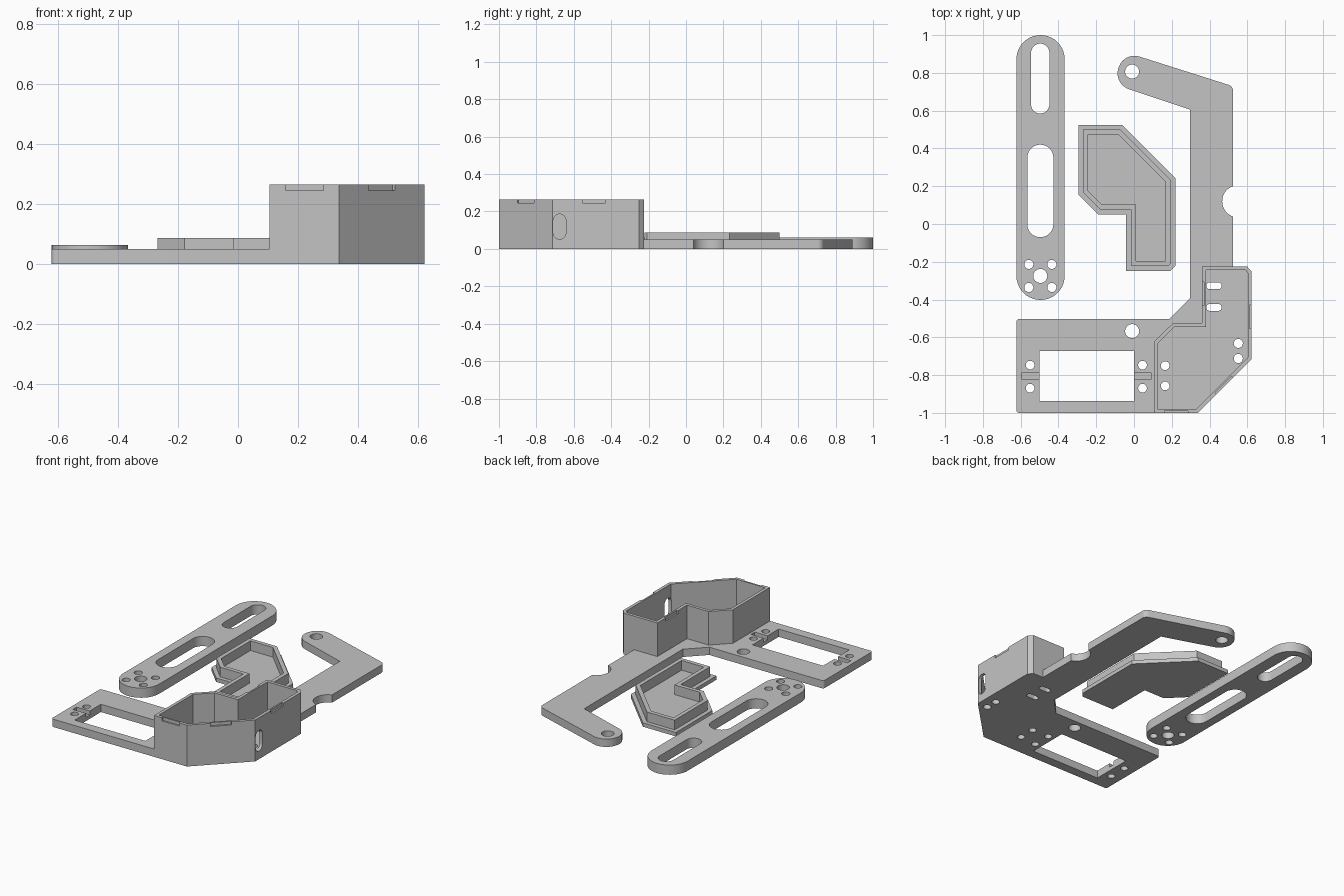
import bpy, bmesh, math
from mathutils import Vector, Matrix

cube = bpy.data.objects.get("Cube")
if cube:
    bpy.data.objects.remove(cube, do_unlink=True)

grey = bpy.data.materials.new("plain grey")
grey.use_nodes = True
grey.diffuse_color = (0.55, 0.55, 0.55, 1)
grey.node_tree.nodes["Principled BSDF"].inputs["Base Color"].default_value = (0.55, 0.55, 0.55, 1)


def fillet(corners, steps=10):
    """Counter-clockwise outline from (x, y) or (x, y, radius) corners."""
    out = []
    pts = [Vector((c[0], c[1])) for c in corners]
    for i, c in enumerate(corners):
        p = pts[i]
        if len(c) < 3:
            out.append(p)
            continue
        a = (pts[i - 1] - p).normalized()
        b = (pts[(i + 1) % len(pts)] - p).normalized()
        half = a.angle(b) / 2
        mid = p + (a + b).normalized() * c[2] / math.sin(half)
        start = p + a * c[2] / math.tan(half) - mid
        end = p + b * c[2] / math.tan(half) - mid
        turn = math.atan2(start.x * end.y - start.y * end.x, start.dot(end))
        for k in range(steps + 1):
            out.append(mid + Matrix.Rotation(turn * k / steps, 2) @ start)
    return out


def inset(pts, width):
    out = []
    for i, p in enumerate(pts):
        d1 = (p - pts[i - 1]).normalized()
        d2 = (pts[(i + 1) % len(pts)] - p).normalized()
        n1, n2 = Vector((-d1.y, d1.x)), Vector((-d2.y, d2.x))
        out.append(p + (n1 + n2) * width / (1 + n1.dot(n2)))
    return out


def rect(x0, x1, y0, y1, r=0):
    cs = [(x0, y0), (x1, y0), (x1, y1), (x0, y1)]
    return fillet([c + (r,) for c in cs] if r else cs)


def pill(x0, x1, y0, y1):
    return rect(x0, x1, y0, y1, min(x1 - x0, y1 - y0) / 2 * 0.998)


def hole(x, y, r):
    return pill(x - r, x + r, y - r, y + r)


def prism(bm, pts, z0, z1, matrix=Matrix()):
    low = [bm.verts.new(matrix @ Vector((p.x, p.y, z0))) for p in pts]
    top = [bm.verts.new(matrix @ Vector((p.x, p.y, z1))) for p in pts]
    bm.faces.new(low[::-1])
    bm.faces.new(top)
    for i in range(len(pts)):
        j = (i + 1) % len(pts)
        bm.faces.new((low[i], low[j], top[j], top[i]))


def make(name, solids):
    bm = bmesh.new()
    for s in solids:
        prism(bm, *s)
    bmesh.ops.recalc_face_normals(bm, faces=bm.faces)
    mesh = bpy.data.meshes.new(name)
    bm.to_mesh(mesh)
    bm.free()
    mesh.materials.append(grey)
    ob = bpy.data.objects.new(name, mesh)
    bpy.context.collection.objects.link(ob)
    return ob


def combine(ob, operation, solids):
    tool = make("cutter", solids)
    tool.hide_render = True
    mod = ob.modifiers.new("bool", 'BOOLEAN')
    mod.operation, mod.solver, mod.object = operation, 'EXACT', tool
    bpy.context.view_layer.objects.active = ob
    bpy.ops.object.modifier_apply(modifier=mod.name)
    bpy.data.objects.remove(tool, do_unlink=True)


def through(outlines):
    return [(o, -0.1, 0.2) for o in outlines]


# Slotted link bar
bar = make("slotted_bar", [(pill(-0.6225, -0.367, -0.402, 1.0), 0, 0.062)])
combine(bar, 'DIFFERENCE', through(
    [pill(-0.545, -0.448, 0.585, 0.955), pill(-0.565, -0.427, -0.07, 0.42), hole(-0.496, -0.275, 0.037)]
    + [hole(-0.496 + sx * 0.061, -0.275 + sy * 0.061, 0.024) for sx in (-1, 1) for sy in (-1, 1)]))

# Base plate with bent arm
plate = make("base_plate", [(fillet([
    (-0.6225, -1, 0.015), (0.338, -1), (0.6225, -0.715), (0.6225, -0.252), (0.598, -0.224),
    (0.525, -0.224), (0.525, 0.729, 0.035), (-0.055, 0.913, 0.088), (-0.109, 0.741, 0.088),
    (0.297, 0.606), (0.297, -0.392), (0.187, -0.503), (-0.6225, -0.503, 0.015)]), 0, 0.05)])

# Walled compartment rising from the plate
wall = fillet([(0.105, -1), (0.338, -1), (0.6225, -0.715), (0.6225, -0.252), (0.598, -0.224),
               (0.36, -0.224), (0.36, -0.524), (0.207, -0.524), (0.105, -0.624)])
combine(plate, 'UNION', [(wall, 0, 0.265)])
combine(plate, 'DIFFERENCE', [(inset(wall, 0.02), 0.05, 0.4)])

# Mounting window, screw holes, cable slots and arm notch
holes = [rect(-0.5, 0, -0.938, -0.673), hole(-0.01, -0.567, 0.037), hole(-0.01, 0.807, 0.037),
         hole(0.552, -0.632, 0.024), hole(0.552, -0.712, 0.024), hole(0.552, 0.12, 0.085),
         hole(0.165, -0.75, 0.023), hole(0.165, -0.857, 0.023)]
holes += [hole(x, y, 0.023) for x in (-0.55, 0.045) for y in (-0.747, -0.869)]
holes += [pill(0.383, 0.464, y - 0.018, y + 0.018) for y in (-0.327, -0.442)]
combine(plate, 'DIFFERENCE', through(holes))

# Shallow pockets beside the window
combine(plate, 'DIFFERENCE', [(rect(x, x + 0.1, -0.824, -0.786), 0.025, 0.09) for x in (-0.593, -0.01)])

# Upright slot in the side wall and snap recesses along the outer rim
sideways = Matrix(((0, 0, 1, 0), (1, 0, 0, 0), (0, 1, 0, 0), (0, 0, 0, 1)))
cuts = [(pill(-0.71, -0.642, 0.052, 0.186), 0.55, 0.7, sideways)]
for x, y, angle in ((0.223, -1, 0), (0.6225, -0.492, 90), (0.48, -0.8575, 45), (0.36, -0.37, 90)):
    place = Matrix.Translation((x, y, 0)) @ Matrix.Rotation(math.radians(angle), 4, 'Z')
    cuts.append((rect(-0.062, 0.062, -0.01, 0.01), 0.245, 0.3, place))
combine(plate, 'DIFFERENCE', cuts)

# Compartment lid: flange, raised rim and hollow
lower = [(-0.295, 0.155), (-0.19, 0.05), (-0.042, 0.05), (-0.042, -0.248)]
upper = [(0.22, 0.243), (-0.062, 0.525), (-0.295, 0.525)]
edge = fillet(lower + [(0.193, -0.248), (0.22, -0.22)] + upper)
square_edge = fillet(lower + [(0.22, -0.248)] + upper)
lid = make("compartment_lid", [(edge, 0, 0.025)])
combine(lid, 'UNION', [(inset(edge, 0.026), 0.01, 0.087)])
combine(lid, 'DIFFERENCE', [(inset(square_edge, 0.052), 0.025, 0.2)])

bpy.ops.object.select_all(action='DESELECT')
for ob in (bar, plate, lid):
    ob.select_set(True)
bpy.context.view_layer.objects.active = plate
bpy.ops.object.shade_smooth_by_angle(angle=math.radians(30))
